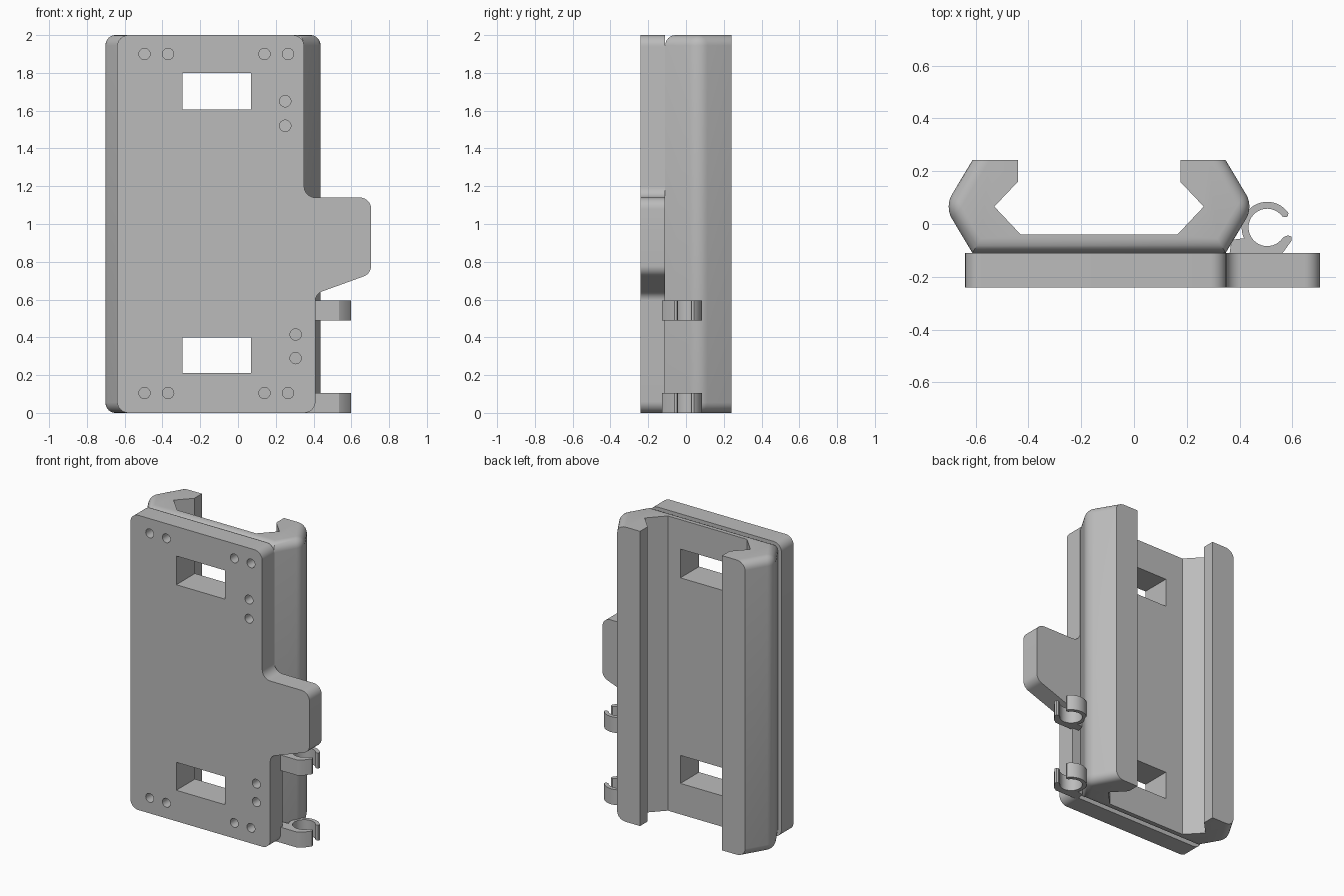
import bpy, bmesh, math
from mathutils import Vector

cube = bpy.data.objects.get("Cube")
if cube:
    bpy.data.objects.remove(cube, do_unlink=True)

grey = bpy.data.materials.new("plain grey")
grey.use_nodes = True
grey.diffuse_color = (0.5, 0.5, 0.5, 1)
grey.node_tree.nodes["Principled BSDF"].inputs["Base Color"].default_value = (0.5, 0.5, 0.5, 1)


def rounded(corners, steps=8):
    """Outline with an arc of radius r at each (a, b, r) corner."""
    pts = []
    for i, (a, b, r) in enumerate(corners):
        p = Vector((a, b))
        u = (Vector(corners[i - 1][:2]) - p).normalized()
        v = (Vector(corners[(i + 1) % len(corners)][:2]) - p).normalized()
        if r == 0:
            pts.append(p)
            continue
        half = u.angle(v) / 2
        centre = p + (u + v).normalized() * r / math.sin(half)
        start = p + u * r / math.tan(half) - centre
        end = p + v * r / math.tan(half) - centre
        sweep = start.angle(end)
        for k in range(steps + 1):
            t = k / steps
            pts.append(centre + (start * math.sin((1 - t) * sweep)
                                 + end * math.sin(t * sweep)) / math.sin(sweep))
    return pts


def prism(name, pts, low, high, axis="z", bevel_rule=None, offset=0.055):
    """Extrude an outline along z or y, rounding the edges picked by the rule."""
    def place(p, h):
        return (p[0], p[1], h) if axis == "z" else (p[0], h, p[1])
    bm = bmesh.new()
    bottom = [bm.verts.new(place(p, low)) for p in pts]
    top = [bm.verts.new(place(p, high)) for p in pts]
    bm.faces.new(bottom)
    bm.faces.new(top)
    for i in range(len(pts)):
        j = (i + 1) % len(pts)
        bm.faces.new((bottom[i], bottom[j], top[j], top[i]))
    bmesh.ops.recalc_face_normals(bm, faces=bm.faces)
    if bevel_rule:
        bmesh.ops.bevel(bm, geom=[e for e in bm.edges if bevel_rule(e)],
                        offset=offset, segments=6, profile=0.5, affect="EDGES")
    mesh = bpy.data.meshes.new(name)
    bm.to_mesh(mesh)
    bm.free()
    mesh.materials.append(grey)
    obj = bpy.data.objects.new(name, mesh)
    bpy.context.collection.objects.link(obj)
    return obj


def activate(obj):
    bpy.ops.object.select_all(action="DESELECT")
    obj.select_set(True)
    bpy.context.view_layer.objects.active = obj


def cut(obj, cutter):
    mod = obj.modifiers.new("cut", "BOOLEAN")
    mod.operation = "DIFFERENCE"
    mod.solver = "EXACT"
    mod.object = cutter
    activate(obj)
    bpy.ops.object.modifier_apply(modifier=mod.name)
    bpy.data.objects.remove(cutter, do_unlink=True)


# Front plate with side tab
R = 0.06
plate = prism("front_plate", rounded([
    (-0.64, 0, R), (0.41, 0, R), (0.41, 0.63, 0.05), (0.705, 0.737, R),
    (0.705, 1.14, R), (0.35, 1.14, R), (0.35, 2, R), (-0.64, 2, R)]),
    -0.24, -0.11, "y")

# Channel rail: half profile mirrored about its own centre line
MID = -0.1125 - 0.02
half = [(0.48, -0.11), (0.585, 0.066), (0.48, 0.242), (0.308, 0.242),
        (0.308, 0.16), (0.397, 0.066), (0.297, -0.04)]
profile = ([(MID + x, y) for x, y in half]
           + [(MID - x, y) for x, y in reversed(half)])


def outer_edge(edge):
    a, b = (v.co for v in edge.verts)
    outside = all(abs(p.x - MID) > 0.47 for p in (a, b))
    ridge = all(abs(p.x - MID) > 0.55 for p in (a, b))
    return ridge or (outside and abs(a.z - b.z) < 0.01)


rail = prism("channel_rail", profile, 0, 2, bevel_rule=outer_edge)

# Strap windows through plate and rail
for low, high in ((0.21, 0.40), (1.605, 1.80)):
    outline = [(-0.295, low), (0.07, low), (0.07, high), (-0.295, high)]
    for part in (plate, rail):
        cut(part, prism("window_cutter", outline, -0.4, 0.1, "y"))

# Blind screw holes in the plate
holes = [(x, z) for x in (-0.495, -0.37, 0.14, 0.265) for z in (0.105, 1.9)]
holes += [(0.25, 1.65), (0.25, 1.52), (0.305, 0.415), (0.305, 0.29)]
for x, z in holes:
    circle = [(x + 0.03 * math.cos(k * math.tau / 24),
               z + 0.03 * math.sin(k * math.tau / 24)) for k in range(24)]
    cut(plate, prism("hole_cutter", circle, -0.3, -0.05, "y"))


# Open cable clips with a solid foot
def arc(radius, start, end, steps=28):
    angles = [math.radians(start + (end - start) * k / steps) for k in range(steps + 1)]
    return [(0.505 + radius * math.cos(a), -0.013 + radius * math.sin(a)) for a in angles]


foot = [(0.37, -0.06), (0.36, -0.128), (0.535, -0.128), (0.565, -0.108),
        (0.598, -0.062), (0.596, -0.047), (0.583, -0.043)]
clip_outline = arc(0.097, 34, 205) + foot + arc(0.071, 328, 36) + [(0.572, 0.026), (0.582, 0.028)]
clips = [prism(name, clip_outline, low, low + 0.105)
         for name, low in (("lower_cable_clip", 0), ("upper_cable_clip", 0.49))]

for part in [plate, rail] + clips:
    activate(part)
    bpy.ops.object.shade_smooth_by_angle(angle=math.radians(30))
